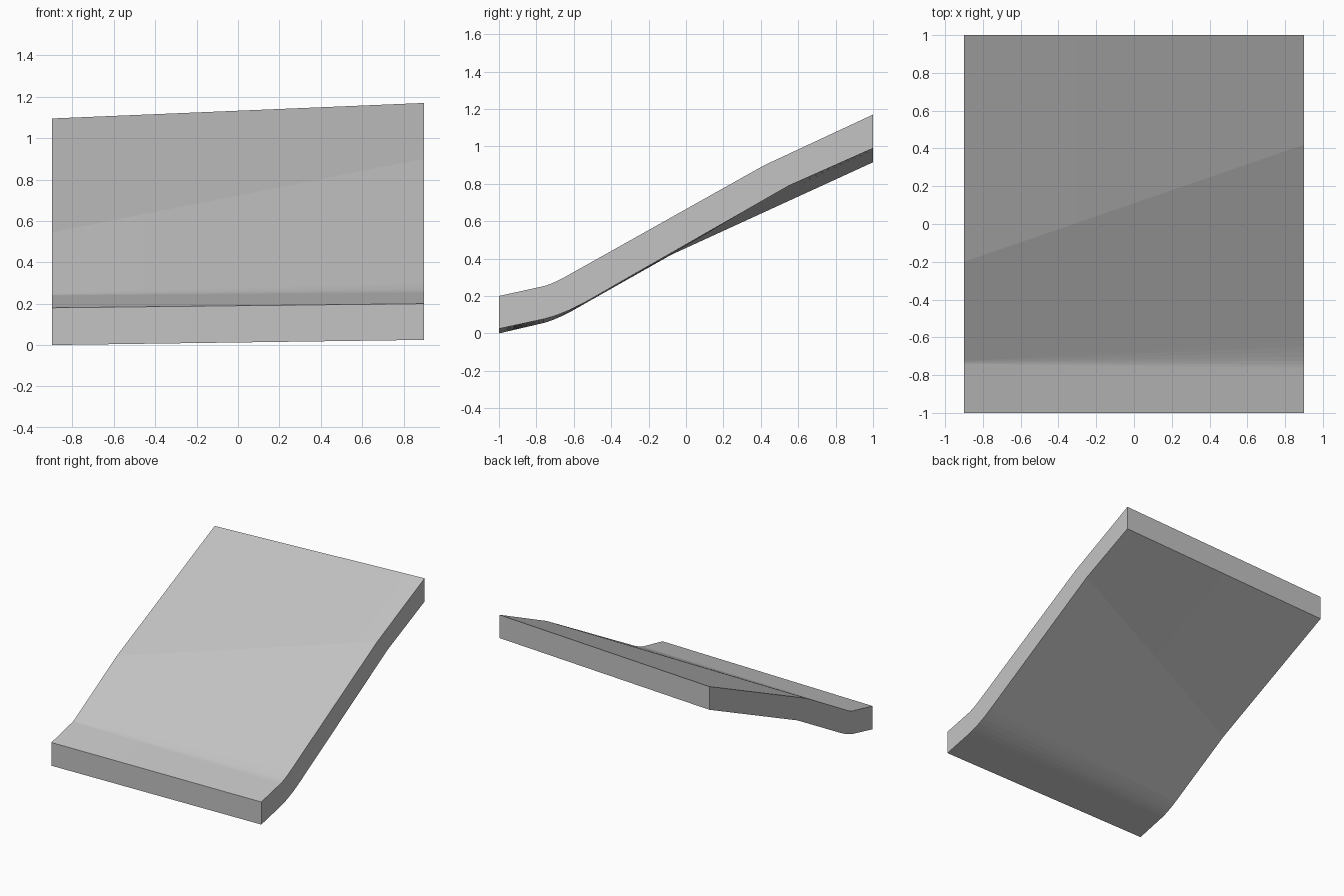
import bpy
import bmesh
from mathutils import Vector

cube = bpy.data.objects.get("Cube")
if cube:
    bpy.data.objects.remove(cube, do_unlink=True)

HALF_WIDTH = 0.9
COLUMNS = 12
BEND_STEPS = 6

# Side profiles (y, z): front edge, bend start, bend control, bend end, ridge, back edge
TOP_LEFT = [(-1, .20), (-.76, .253), (-.716, .263), (-.62, .317), (.42, .90), (1, 1.17)]
TOP_RIGHT = [(-1, .18), (-.74, .24), (-.73, .243), (-.72, .249), (-.2, .545), (1, 1.095)]
BASE_LEFT = [(-1, .025), (-.76, .077), (-.65, .104), (-.52, .178), (.55, .79), (1, .99)]
BASE_RIGHT = [(-1, 0), (-.76, .056), (-.7, .072), (-.61, .12), (-.08, .42), (1, .915)]


def rounded(profile):
    """Round the front bend of a profile with a quadratic curve."""
    front, a, c, b, ridge, back = [Vector(p) for p in profile]
    bend = []
    for i in range(BEND_STEPS + 1):
        t = i / BEND_STEPS
        bend.append(a * (1 - t) ** 2 + c * 2 * t * (1 - t) + b * t * t)
    return [front, *bend, ridge, back]


def sheet(bm, right, left):
    """Ruled surface from the right profile to the left one."""
    rows = []
    for i in range(COLUMNS + 1):
        t = i / COLUMNS
        x = HALF_WIDTH * (2 * t - 1)
        row = [p.lerp(q, t) for p, q in zip(rounded(right), rounded(left))]
        rows.append([bm.verts.new((x, p.x, p.y)) for p in row])
    for r, s in zip(rows, rows[1:]):
        for j in range(len(r) - 1):
            bm.faces.new((r[j], s[j], s[j + 1], r[j + 1]))
    return rows


def wall(bm, upper, lower):
    """Join two matching border loops with a strip of faces."""
    for i in range(len(upper) - 1):
        bm.faces.new((upper[i], upper[i + 1], lower[i + 1], lower[i]))


# Sloping slab: top and underside sheets closed by four walls
bm = bmesh.new()
top = sheet(bm, TOP_RIGHT, TOP_LEFT)
base = sheet(bm, BASE_RIGHT, BASE_LEFT)
for end in (0, -1):
    wall(bm, top[end], base[end])
    wall(bm, [r[end] for r in top], [r[end] for r in base])
bmesh.ops.recalc_face_normals(bm, faces=bm.faces[:])

mesh = bpy.data.meshes.new("sloping_slab")
bm.to_mesh(mesh)
bm.free()
slab = bpy.data.objects.new("sloping_slab", mesh)
bpy.context.collection.objects.link(slab)

# Single plain grey
grey = bpy.data.materials.new("plain grey")
grey.use_nodes = True
colour = (0.55, 0.55, 0.55, 1)
grey.diffuse_color = colour
grey.node_tree.nodes["Principled BSDF"].inputs["Base Color"].default_value = colour
mesh.materials.append(grey)
